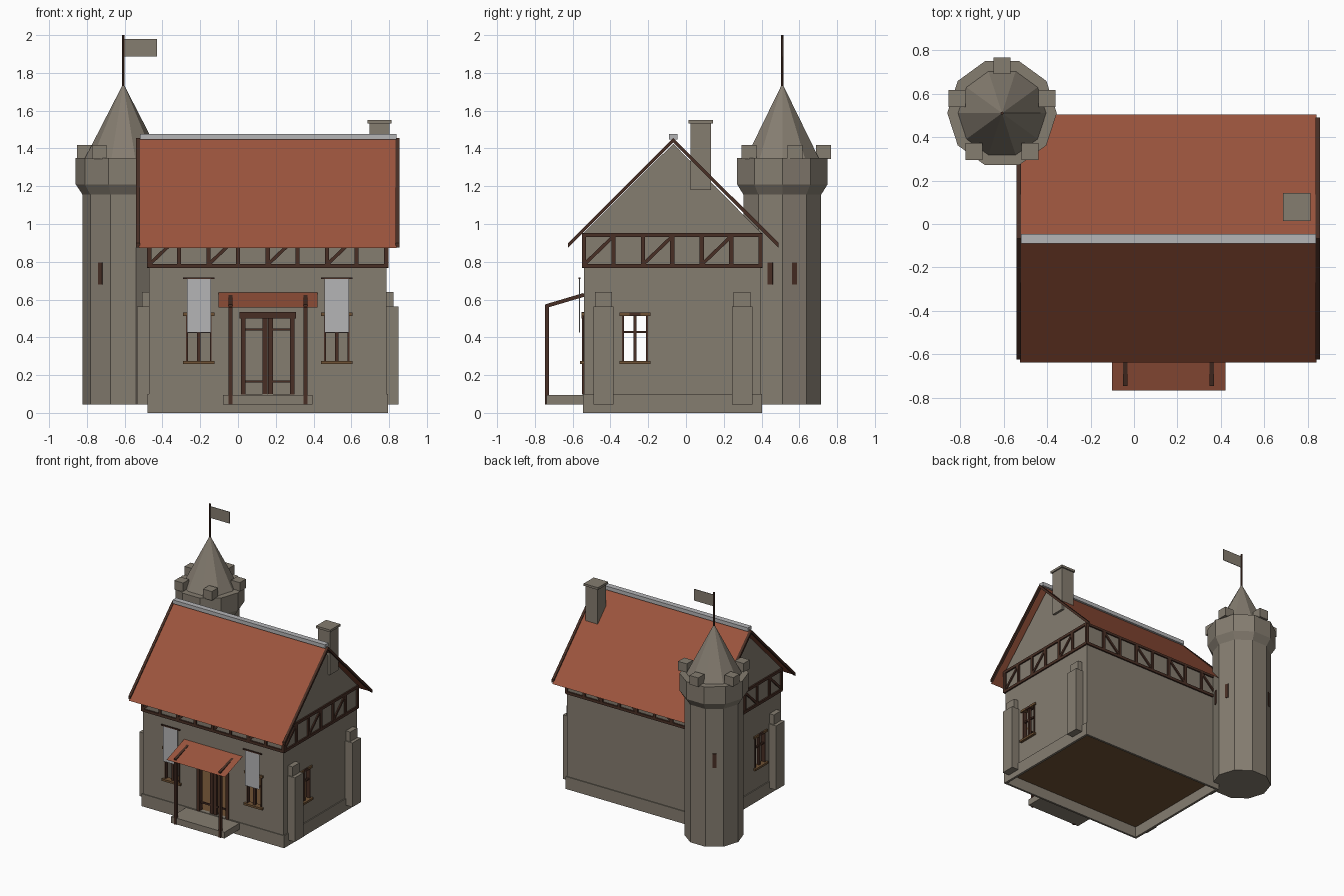
import bpy, bmesh, math
from mathutils import Vector, Matrix

if "Cube" in bpy.data.objects:
    bpy.data.objects.remove(bpy.data.objects["Cube"])


def material(name, rgb):
    m = bpy.data.materials.new(name)
    m.diffuse_color = (*rgb, 1)
    m.use_nodes = True
    m.node_tree.nodes["Principled BSDF"].inputs["Base Color"].default_value = m.diffuse_color
    return m


STONE = material("stone", (0.235, 0.205, 0.163))
TILE = material("roof_tile", (0.33, 0.09, 0.047))
WOOD = material("dark_wood", (0.065, 0.028, 0.018))
TAN = material("tan_wood", (0.16, 0.085, 0.035))
PALE = material("pale_grey", (0.46, 0.46, 0.47))


def mesh(name, verts, faces, mat):
    me = bpy.data.meshes.new(name)
    me.from_pydata(verts, [], faces)
    bm = bmesh.new()
    bm.from_mesh(me)
    bmesh.ops.recalc_face_normals(bm, faces=bm.faces)
    bm.to_mesh(me)
    bm.free()
    me.materials.append(mat)
    ob = bpy.data.objects.new(name, me)
    bpy.context.collection.objects.link(ob)
    return ob


def box(name, x, y, z, mat):
    v = [(a, b, c) for a in x for b in y for c in z]
    f = [(0, 1, 3, 2), (4, 6, 7, 5), (0, 4, 5, 1), (2, 3, 7, 6), (0, 2, 6, 4), (1, 5, 7, 3)]
    return mesh(name, v, f, mat)


def beam(name, p, q, w, mat):
    """Square bar between two points."""
    p, q = Vector(p), Vector(q)
    d = q - p
    ob = box(name, (-w / 2, w / 2), (-w / 2, w / 2), (0, d.length), mat)
    side = Vector((0, 0, 1)).cross(d)
    if side.length < 1e-5:
        side = Vector((1, 0, 0))
    side.normalize()
    up = d.normalized()
    rot = Matrix((side, up.cross(side), up)).transposed().to_4x4()
    ob.data.transform(Matrix.Translation(p) @ rot)
    return ob


def extrude_x(name, profile, x0, x1, mat):
    """Closed (y, z) profile swept along x."""
    n = len(profile)
    v = [(x, a, b) for x in (x0, x1) for a, b in profile]
    f = [tuple(range(n)), tuple(range(2 * n - 1, n - 1, -1))]
    f += [(i, (i + 1) % n, n + (i + 1) % n, n + i) for i in range(n)]
    return mesh(name, v, f, mat)


def lathe(name, c, rings, n, mat):
    """Stacked n-sided rings of (radius, height)."""
    v = [(c[0] + r * math.cos(math.tau * i / n), c[1] + r * math.sin(math.tau * i / n), z)
         for r, z in rings for i in range(n)]
    f = [(k * n + i, k * n + (i + 1) % n, (k + 1) * n + (i + 1) % n, (k + 1) * n + i)
         for k in range(len(rings) - 1) for i in range(n)]
    f += [tuple(range(n)), tuple(range(len(v) - n, len(v)))]
    return mesh(name, v, f, mat)


def cut(ob, cutter):
    mod = ob.modifiers.new("cut", 'BOOLEAN')
    mod.operation = 'DIFFERENCE'
    mod.solver = 'EXACT'
    mod.object = cutter
    bpy.context.view_layer.objects.active = ob
    bpy.ops.object.modifier_apply(modifier=mod.name)
    bpy.data.objects.remove(cutter, do_unlink=True)


X0, X1, Y0, Y1 = -0.47, 0.785, -0.54, 0.395   # outer wall lines
MX, MY = (X0 + X1) / 2, -0.067                # house centre lines
WINDOWS = (-0.207, 0.523)

# hollow house body with gables
house = extrude_x("house_walls", [(Y0, 0.09), (Y1, 0.09), (Y1, 0.955), (MY, 1.425), (Y0, 0.955)], X0, X1, STONE)
cut(house, box("cutter", (X0 + .03, X1 - .03), (Y0 + .03, Y1 - .03), (0.05, 0.93), STONE))
cut(house, box("cutter", (0.03, 0.29), (Y0 - .1, Y0 + .1), (0.097, 0.51), STONE))
cut(house, box("cutter", (X0 - .1, X1 + .1), (-0.335, -0.205), (0.275, 0.52), STONE))
for wx in WINDOWS:
    cut(house, box("cutter", (wx - .065, wx + .065), (Y0 - .1, Y0 + .1), (0.275, 0.52), STONE))

# plinth ring and floor
plinth = box("plinth", (X0 - .008, X1 + .008), (Y0 - .006, Y1 + .007), (0, 0.1), STONE)
cut(plinth, box("cutter", (X0 + .01, X1 - .01), (Y0 + .01, Y1 - .01), (-0.1, 0.2), STONE))
box("floor", (X0 + .01, X1 - .01), (Y0 + .01, Y1 - .01), (0.085, 0.096), TAN)


# timber frame band on each wall
def timber_wall(at, length, bays):
    for z in (0.778, 0.942):
        beam("band_rail", at(0, z), at(length, z), 0.022, WOOD)
    step = length / bays
    for i in range(bays + 1):
        beam("band_post", at(i * step, 0.77), at(i * step, 0.95), 0.022, WOOD)
        if i % 2 == 0 and i < bays:
            beam("band_brace", at(i * step, 0.785), at((i + 1) * step, 0.935), 0.018, WOOD)


for y in (Y0, Y1):
    timber_wall(lambda s, z: (X0 + s, y, z), X1 - X0, 8)
for x in (X0, X1):
    timber_wall(lambda s, z: (x, Y0 + s, z), Y1 - Y0, 6)

# main roof sheets, verge boards and ridge cap
for s in (-1, 1):
    mesh("roof_slope", [(-0.525, MY, 1.452), (0.84, MY, 1.452), (0.84, MY + s * .571, 0.872),
                        (-0.525, MY + s * .571, 0.872)], [(0, 1, 2, 3)], TILE)
for x0 in (-0.54, 0.835):
    extrude_x("verge_board", [(MY - .557, 0.875), (MY, 1.432), (MY + .557, 0.875), (MY + .557, 0.9),
                              (MY, 1.455), (MY - .557, 0.9)], x0, x0 + 0.02, WOOD)
box("ridge_cap", (-0.52, 0.838), (MY - .022, MY + .022), (1.447, 1.477), PALE)

# chimney
box("chimney_shaft", (0.695, 0.803), (0.025, 0.132), (1.18, 1.535), STONE)
box("chimney_cap", (0.686, 0.813), (0.014, 0.142), (1.532, 1.55), STONE)

# stepped buttresses on both ends
for s in (-1, 1):
    for yc in (-0.437, 0.297):
        def span(d):
            return tuple(sorted((MX + s * .62, MX + s * d)))
        box("buttress_base", span(0.693), (yc - .054, yc + .054), (0.045, 0.562), STONE)
        box("buttress_top", span(0.667), (yc - .045, yc + .045), (0.56, 0.64), STONE)


# windows: sill, lintel, jambs and glazing bars
def window(at):
    """at(along, out, z) gives a point; out is positive outside the wall."""
    def piece(name, a, o, z, mat):
        p, q = at(a[0], o[0], z[0]), at(a[1], o[1], z[1])
        box(name, *[tuple(sorted(t)) for t in zip(p, q)], mat)
    piece("window_sill", (-.083, .083), (-.03, .02), (.26, .276), TAN)
    for s in (-1, 1):
        piece("lintel_end", (s * .03, s * .083), (-.03, .012), (.514, .532), TAN)
        piece("window_jamb", (s * .058, s * .068), (-.03, .004), (.275, .52), WOOD)
    piece("lintel_middle", (-.032, .032), (-.03, .01), (.514, .532), WOOD)
    piece("window_mullion", (-.009, .009), (-.02, 0), (.275, .515), WOOD)
    piece("window_bar", (-.065, .065), (-.018, -.004), (.422, .434), WOOD)


for wx in WINDOWS:
    window(lambda a, o, z: (wx + a, Y0 - o, z))
    # hanging banners
    box("banner", (wx - .064, wx + .064), (Y0 - .026, Y0 - .022), (0.425, 0.712), PALE)
    box("banner_rod", (wx - .083, wx + .083), (Y0 - .028, Y0 - .018), (0.708, 0.717), WOOD)
window(lambda a, o, z: (X1 + o, -0.27 + a, z))
window(lambda a, o, z: (X0 - o, -0.27 + a, z))

# door frame and leaves
DX = 0.157
box("door_lintel", (DX - .15, DX + .15), (Y0 - .012, Y0 + .03), (0.5, 0.535), WOOD)
for s in (-1, 1):
    def side(a, b):
        return tuple(sorted((DX + s * a, DX + s * b)))
    box("door_jamb", side(.117, .142), (Y0 - .01, Y0 + .03), (0.097, 0.505), WOOD)
    box("door_stile", side(.002, .028), (Y0, Y0 + .02), (0.1, 0.505), WOOD)
    for z in (0.16, 0.435):
        box("door_rail", side(.02, .12), (Y0 + .004, Y0 + .016), (z, z + .012), WOOD)

# porch
box("porch_floor", (-0.08, 0.395), (-0.738, Y0), (0.045, 0.095), STONE)
mesh("porch_roof", [(-0.102, -0.765, 0.557), (0.42, -0.765, 0.557), (0.42, Y0, 0.638), (-0.102, Y0, 0.638)],
     [(0, 1, 2, 3)], TILE)
for px in (-0.04, 0.357):
    beam("porch_post", (px, -0.735, 0.045), (px, -0.735, 0.57), 0.021, WOOD)
    beam("porch_rafter", (px, -0.742, 0.565), (px, Y0, 0.625), 0.02, WOOD)

# tower
T = (-0.607, 0.51)
lathe("tower_shaft", T, [(0.216, 0.045), (0.216, 1.155), (0.252, 1.21), (0.252, 1.35)], 10, STONE)
lathe("tower_spire", T, [(0.205, 1.345), (0.001, 1.742)], 10, STONE)
for k in range(5):
    a = math.radians(90 + 72 * k)
    cx, cy = T[0] + .218 * math.cos(a), T[1] + .218 * math.sin(a)
    box("merlon", (cx - .039, cx + .039), (cy - .039, cy + .039), (1.345, 1.418), STONE)
for deg in (18, 126, 234, 342):
    slit = box("arrow_slit", (0.195, 0.2095), (-.014, .014), (0.68, 0.795), WOOD)
    slit.data.transform(Matrix.Translation((*T, 0)) @ Matrix.Rotation(math.radians(deg), 4, 'Z'))

# flag
lathe("flag_pole", T, [(0.007, 1.7), (0.007, 2.0)], 8, WOOD)
box("flag", (T[0] + .005, -0.43), (T[1] - .002, T[1] + .002), (1.887, 1.98), STONE)
